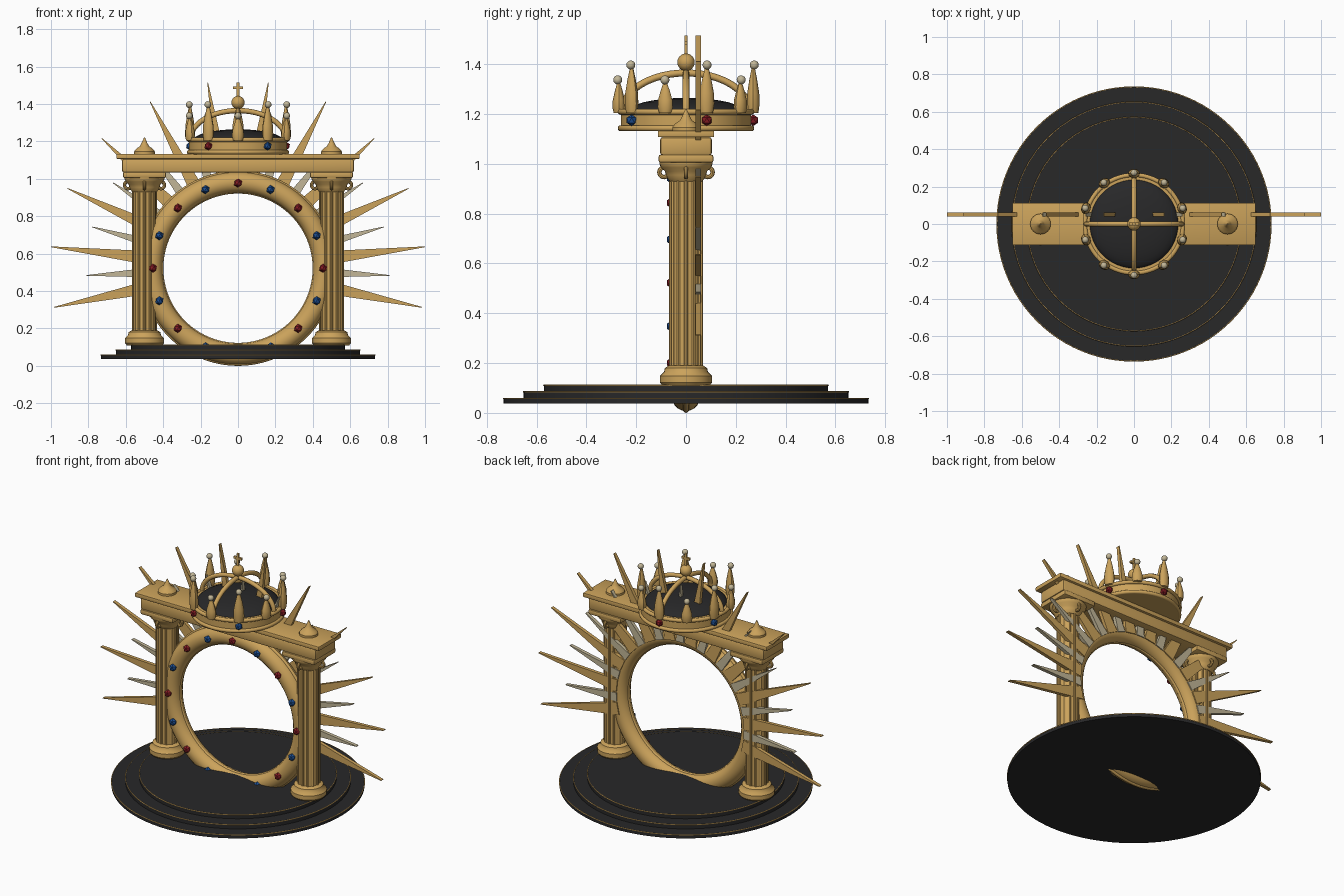
import bpy, bmesh, math
from mathutils import Matrix, Vector

if "Cube" in bpy.data.objects:
    bpy.data.objects.remove(bpy.data.objects["Cube"])

RING_Z = 0.522


def material(name, rgb):
    m = bpy.data.materials.new(name)
    m.diffuse_color = (*rgb, 1)
    m.use_nodes = True
    m.node_tree.nodes["Principled BSDF"].inputs["Base Color"].default_value = m.diffuse_color
    return m


GOLD = material("gold", (0.60, 0.365, 0.105))
DARK = material("black_stone", (0.021, 0.021, 0.022))
PEARL = material("pale_silver", (0.54, 0.47, 0.31))
RED = material("ruby", (0.24, 0.012, 0.018))
BLUE = material("sapphire", (0.012, 0.075, 0.28))


def finish(name, bm, mat, smooth=True, matrix=None):
    if matrix:
        bmesh.ops.transform(bm, matrix=matrix, verts=bm.verts)
    bmesh.ops.recalc_face_normals(bm, faces=bm.faces)
    me = bpy.data.meshes.new(name)
    bm.to_mesh(me)
    bm.free()
    ob = bpy.data.objects.new(name, me)
    bpy.context.collection.objects.link(ob)
    me.materials.append(mat)
    if smooth:
        bpy.ops.object.select_all(action='DESELECT')
        ob.select_set(True)
        bpy.context.view_layer.objects.active = ob
        bpy.ops.object.shade_smooth_by_angle(angle=math.radians(35))
    return ob


def lathe(name, profile, mat, loc=(0, 0, 0), segs=32, scale=(1, 1, 1), rot=0):
    """Spin an open (radius, z) profile about z; ends are capped."""
    bm = bmesh.new()
    pts = [(0, profile[0][1])] + list(profile) + [(0, profile[-1][1])]
    vs = [bm.verts.new((r, 0, z)) for r, z in pts]
    es = [bm.edges.new(p) for p in zip(vs, vs[1:])]
    bmesh.ops.spin(bm, geom=vs + es, cent=(0, 0, 0), axis=(0, 0, 1),
                   angle=2 * math.pi, steps=segs, use_duplicate=False)
    bmesh.ops.remove_doubles(bm, verts=bm.verts, dist=1e-5)
    mtx = Matrix.Translation(loc) @ Matrix.Rotation(rot, 4, 'Z') @ Matrix.Diagonal((*scale, 1))
    return finish(name, bm, mat, matrix=mtx)


def torus(name, major, minor, mat, loc=(0, 0, 0), axis=(0, 0, 1), segs=64, sides=12):
    bm = bmesh.new()
    rings = []
    for i in range(segs):
        a = 2 * math.pi * i / segs
        rings.append([bm.verts.new(((major + minor * math.cos(b)) * math.cos(a),
                                    (major + minor * math.cos(b)) * math.sin(a),
                                    minor * math.sin(b)))
                      for b in (2 * math.pi * j / sides for j in range(sides))])
    for i in range(segs):
        p, q = rings[i], rings[(i + 1) % segs]
        for j in range(sides):
            k = (j + 1) % sides
            bm.faces.new((p[j], q[j], q[k], p[k]))
    turn = Vector((0, 0, 1)).rotation_difference(Vector(axis)).to_matrix().to_4x4()
    return finish(name, bm, mat, matrix=Matrix.Translation(loc) @ turn)


def box(name, lo, hi, mat, bevel=0.0):
    bm = bmesh.new()
    bmesh.ops.create_cube(bm, size=1)
    lo, hi = Vector(lo), Vector(hi)
    mtx = Matrix.Translation((lo + hi) / 2) @ Matrix.Diagonal((*(hi - lo), 1))
    bmesh.ops.transform(bm, matrix=mtx, verts=bm.verts)
    if bevel:
        bmesh.ops.bevel(bm, geom=bm.edges[:], offset=bevel, segments=2,
                        profile=0.5, affect='EDGES')
    return finish(name, bm, mat)


def ball(name, r, loc, mat, segs=16):
    bm = bmesh.new()
    bmesh.ops.create_uvsphere(bm, u_segments=segs, v_segments=segs * 2 // 3, radius=r)
    return finish(name, bm, mat, matrix=Matrix.Translation(loc))


def gem(name, r, loc, mat):
    bm = bmesh.new()
    bmesh.ops.create_icosphere(bm, subdivisions=1, radius=r)
    return finish(name, bm, mat, smooth=False, matrix=Matrix.Translation(loc))


def ray(name, angle, start, length, width, mat):
    """Flat tapering spike in the xz plane, behind the ring."""
    bm = bmesh.new()
    t = 0.011
    outline = [(start, -width / 2), (length, -0.002), (length, 0.002), (start, width / 2)]
    front = bm.faces.new([bm.verts.new((u, -t, v)) for u, v in outline])
    ext = bmesh.ops.extrude_face_region(bm, geom=[front])
    bmesh.ops.translate(bm, vec=(0, 2 * t, 0),
                        verts=[g for g in ext["geom"] if isinstance(g, bmesh.types.BMVert)])
    mtx = Matrix.Translation((0, 0.05, RING_Z)) @ Matrix.Rotation(-angle, 4, 'Y')
    return finish(name, bm, mat, smooth=False, matrix=mtx)


# Stepped round base with thin gold edging
for r, z0, z1 in ((0.733, 0.037, 0.060), (0.652, 0.060, 0.087), (0.571, 0.087, 0.113)):
    lathe("base_step", [(r, z0), (r, z1)], DARK, segs=96)
    torus("step_trim", r, 0.003, GOLD, (0, 0, z1 - 0.002), segs=96, sides=6)

# Main ring with raised rims and gems on the front
torus("ring", 0.459, 0.056, GOLD, (0, 0, RING_Z), (0, 1, 0), segs=96, sides=20)
torus("ring_outer_rim", 0.510, 0.012, GOLD, (0, 0, RING_Z), (0, 1, 0), segs=96)
torus("ring_inner_rim", 0.410, 0.011, GOLD, (0, 0, RING_Z), (0, 1, 0), segs=96)
for i in range(16):
    a = i * math.pi / 8
    gem("ring_gem", 0.024, (0.455 * math.cos(a), -0.055, RING_Z + 0.455 * math.sin(a)),
        BLUE if i % 2 else RED)

# Sunburst: long gold rays with shorter pale rays between them
first, step = math.radians(-12), math.radians(204 / 11)
for i in range(12):
    ray("long_ray", first + i * step, 0.45, 1.0065, 0.078, GOLD)
    if i < 11:
        ray("short_ray", first + (i + 0.5) * step, 0.45, 0.81, 0.055, PEARL)

# Columns
for sx in (-0.5, 0.5):
    at = (sx, 0, 0)
    lathe("column_foot", [(0.095, 0.11), (0.105, 0.122), (0.105, 0.148), (0.088, 0.165),
                          (0.085, 0.18), (0.07, 0.19)], GOLD, at)
    lathe("column_shaft", [(0.062, 0.17), (0.062, 0.96)], GOLD, at)
    for i in range(12):
        a = i * math.pi / 6
        lathe("column_rib", [(0.009, 0.18), (0.009, 0.95)], GOLD,
              (sx + 0.059 * math.cos(a), 0.059 * math.sin(a), 0), segs=8)
    lathe("capital", [(0.066, 0.93), (0.075, 0.942), (0.08, 0.955), (0.085, 0.97),
                      (0.1, 0.985), (0.107, 1.0), (0.107, 1.01)], GOLD, at)
    box("abacus", (sx - 0.115, -0.11, 1.005), (sx + 0.115, 0.11, 1.037), GOLD, 0.008)
    for i in range(4):
        a = i * math.pi / 2
        torus("scroll", 0.019, 0.009, GOLD,
              (sx + 0.088 * math.cos(a), 0.088 * math.sin(a), 0.966),
              (-math.sin(a), math.cos(a), 0), segs=20, sides=8)
    lathe("finial", [(0.055, 1.13), (0.055, 1.147), (0.043, 1.162), (0.024, 1.175),
                     (0.016, 1.19), (0.002, 1.222)], GOLD, at)

# Lintel and cornice
box("lintel", (-0.62, -0.104, 1.033), (0.62, 0.104, 1.108), GOLD, 0.012)
box("cornice", (-0.65, -0.113, 1.107), (0.65, 0.113, 1.134), GOLD, 0.004)

# Crown band, rims and velvet cap
lathe("crown_band", [(0.262, 1.132), (0.262, 1.215)], GOLD, segs=64)
torus("crown_lower_rim", 0.262, 0.012, GOLD, (0, 0, 1.143))
torus("crown_upper_rim", 0.262, 0.012, GOLD, (0, 0, 1.209))
lathe("crown_cap", [(0.24 * math.cos(t), 1.205 + 0.06 * math.sin(t))
                    for t in (k * math.pi / 16 for k in range(8))] + [(0.001, 1.265)],
      DARK, segs=48)

# Crown spires with pearls; gems sit below the tall ones
for i in range(10):
    a = math.pi / 2 + i * math.pi / 5
    c, s = math.cos(a), math.sin(a)
    h = 0.115 if i % 2 else 0.175
    lathe("crown_spire", [(0.026, 1.205), (0.032, 1.205 + 0.2 * h), (0.030, 1.205 + 0.45 * h),
                          (0.020, 1.205 + 0.75 * h), (0.008, 1.21 + h)],
          GOLD, (0.27 * c, 0.27 * s, 0), segs=12, scale=(0.8, 1, 1), rot=a)
    ball("crown_pearl", 0.018, (0.274 * c, 0.274 * s, 1.222 + h), PEARL)
    if i % 2 == 0:
        gem("crown_gem", 0.023, (0.27 * c, 0.27 * s, 1.175), BLUE if i in (2, 6) else RED)

# Two crossing arches
for dx, dy in ((1, 0), (0, 1)):
    cu = bpy.data.curves.new("crown_arch", 'CURVE')
    cu.dimensions = '3D'
    cu.bevel_depth = 0.014
    cu.bevel_resolution = 2
    sp = cu.splines.new('POLY')
    sp.points.add(24)
    for k, p in enumerate(sp.points):
        t = math.pi * k / 24
        r = 0.255 * math.cos(t)
        p.co = (r * dx, r * dy, 1.21 + 0.155 * math.sin(t), 1)
    cu.materials.append(GOLD)
    bpy.context.collection.objects.link(bpy.data.objects.new("crown_arch", cu))

# Orb and cross
ball("orb", 0.035, (0, 0, 1.408), GOLD, segs=24)
box("cross_upright", (-0.007, -0.007, 1.43), (0.007, 0.007, 1.516), GOLD)
box("cross_bar", (-0.028, -0.007, 1.479), (0.028, 0.007, 1.493), GOLD)
